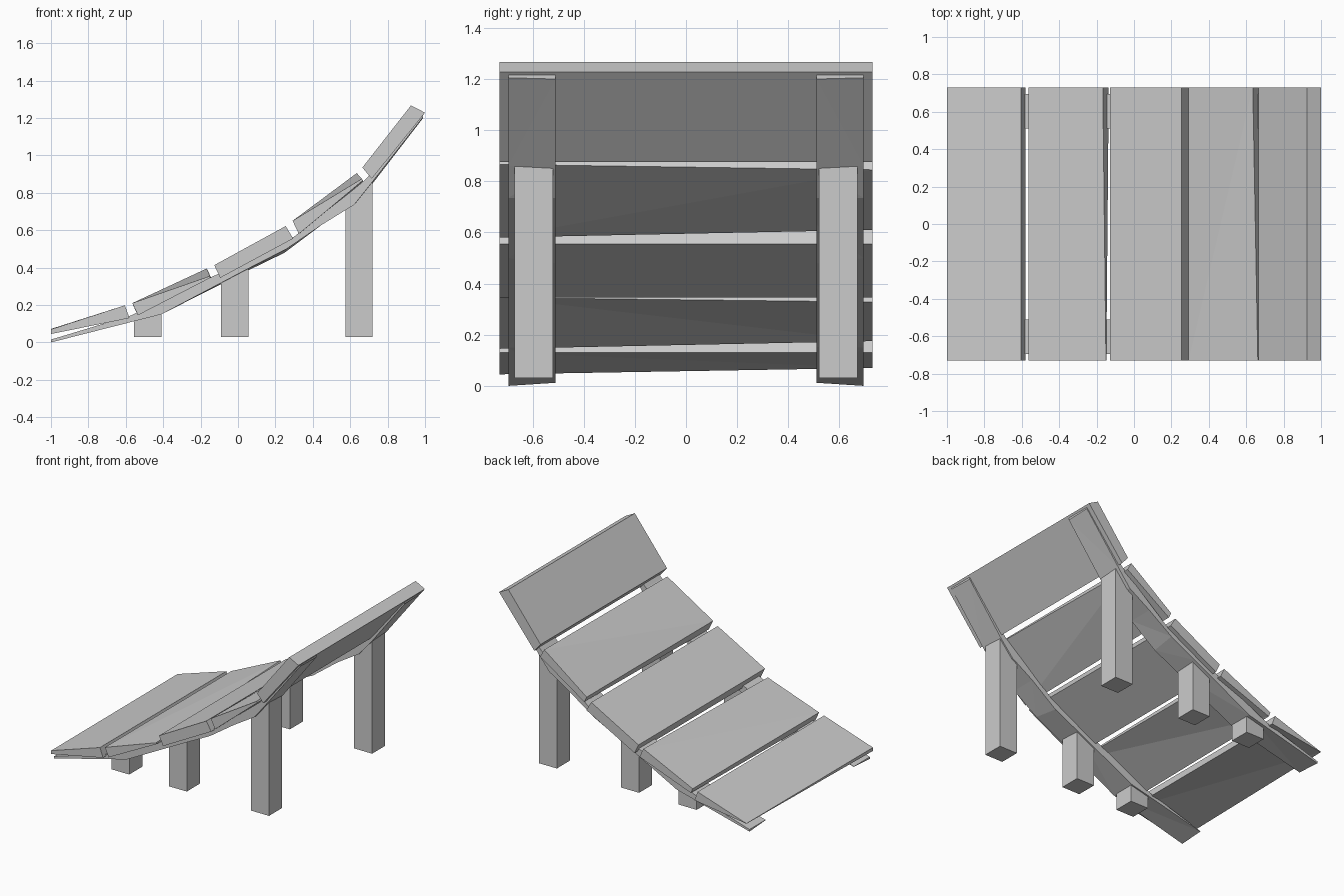
import bpy, bmesh


def loft(name, near, far, y0, y1):
    """Solid between an xz profile at y0 and a matching one at y1."""
    bm = bmesh.new()
    a = [bm.verts.new((x, y0, z)) for x, z in near]
    b = [bm.verts.new((x, y1, z)) for x, z in far]
    n = len(a)
    bm.faces.new(a)
    bm.faces.new(b[::-1])
    for i in range(n):
        j = (i + 1) % n
        bm.faces.new((a[j], a[i], b[i], b[j]))
    bmesh.ops.triangulate(bm, faces=[f for f in bm.faces])
    bmesh.ops.recalc_face_normals(bm, faces=bm.faces[:])
    me = bpy.data.meshes.new(name)
    bm.to_mesh(me)
    bm.free()
    ob = bpy.data.objects.new(name, me)
    bpy.context.collection.objects.link(ob)
    return ob


# Slats: near and far profiles (top left, bottom left, bottom right, top right)
slats = [
    ([(-1, .07), (-1, .045), (-.58, .13), (-.605, .198)],
     [(-1, .072), (-1, .07), (-.58, .13), (-.605, .198)]),
    ([(-.565, .21), (-.535, .145), (-.148, .345), (-.15, .355)],
     [(-.565, .21), (-.55, .175), (-.135, .328), (-.167, .395)]),
    ([(-.127, .413), (-.095, .345), (.295, .555), (.255, .622)],
     [(-.127, .413), (-.095, .345), (.295, .555), (.255, .622)]),
    ([(.292, .65), (.325, .58), (.668, .866), (.662, .875)],
     [(.292, .65), (.312, .61), (.668, .845), (.635, .905)]),
    ([(.665, .935), (.715, .875), (1, 1.228), (.925, 1.267)],
     [(.665, .935), (.715, .875), (1, 1.228), (.925, 1.267)]),
]
for i, (near, far) in enumerate(slats):
    loft(f"slat_{i + 1}", near, far, -.73, .73)

# Side rails: curved strip below the slats
top = [(.99, 1.215), (.68, .87), (.62, .82), (.3, .565), (-.14, .35),
       (-.57, .145), (-1, .015)]
outer = [(-1, 0), (-.41, .15), (.055, .395), (.26, .50), (.45, .63),
         (.62, .735), (.72, .86), (.99, 1.205)]
inner = [(-1, .012), (-.41, .152), (.055, .385), (.25, .48), (.45, .63),
         (.62, .735), (.72, .85), (.99, 1.2)]
for side, s in (("front", -1), ("back", 1)):
    loft(f"{side}_rail", top + outer, top + inner, s * .695, s * .51)
    # Legs with sloping tops inside the rail
    for name, x, zl, zr in (("foot", -.555, .13, .16), ("middle", -.09, .34, .4),
                            ("head", .575, .73, .862)):
        p = [(x, .03), (x + .145, .03), (x + .145, zr), (x, zl)]
        loft(f"{side}_{name}_leg", p, p, s * .67, s * .52)
